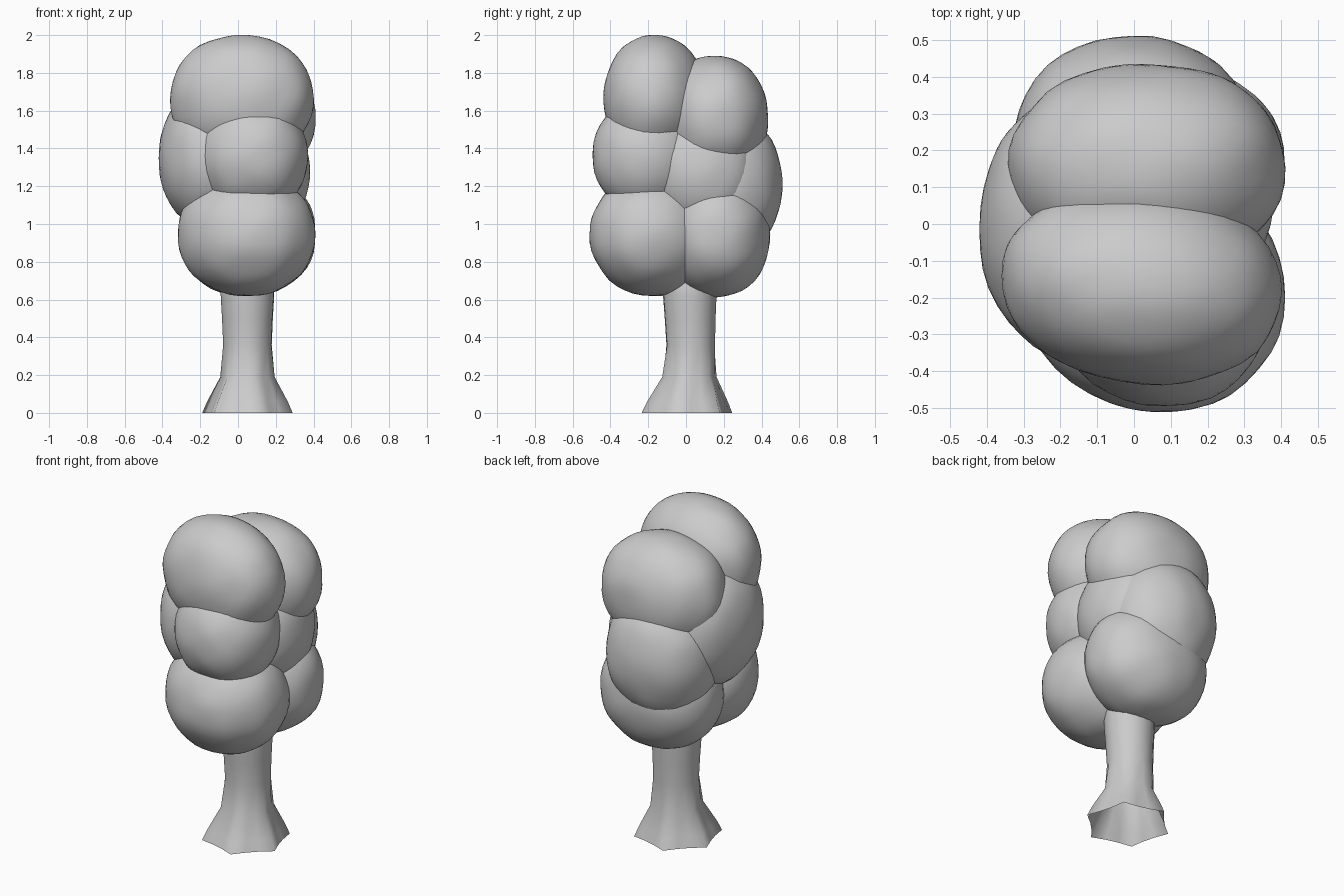
import bpy, bmesh, math
from mathutils import Vector, noise

if "Cube" in bpy.data.objects:
    bpy.data.objects.remove(bpy.data.objects["Cube"])


def finish(name, bm):
    mesh = bpy.data.meshes.new(name)
    bm.to_mesh(mesh)
    bm.free()
    for p in mesh.polygons:
        p.use_smooth = True
    obj = bpy.data.objects.new(name, mesh)
    bpy.context.collection.objects.link(obj)
    return obj


def leaf_clump(name, centre, radii, power, skew):
    """Slightly boxy, lumpy ellipsoid, skewed in plan."""
    bm = bmesh.new()
    bmesh.ops.create_icosphere(bm, subdivisions=4, radius=1)
    c = Vector(centre)
    for v in bm.verts:
        d = v.co.normalized()
        k = sum(abs(a) ** power for a in d) ** (-1 / power)
        k *= 1 + 0.02 * noise.noise(d * 2.5 + c * 7)
        p = Vector([a * r * k for a, r in zip(d, radii)])
        p.y += skew * p.x
        v.co = c + p
    return finish(name, bm)


# Foliage clumps: name, centre, radii, boxiness, skew
CLUMPS = [
    ("foliage_lower_front", (0.045, -0.17, 0.945), (0.365, 0.34, 0.33), 2.05, -0.08),
    ("foliage_lower_back", (0.05, 0.16, 0.945), (0.36, 0.285, 0.33), 2.15, 0.0),
    ("foliage_middle_front", (0.07, -0.20, 1.36), (0.30, 0.295, 0.31), 2.1, -0.05),
    ("foliage_middle_left", (-0.15, -0.01, 1.35), (0.27, 0.36, 0.37), 2.1, 0.0),
    ("foliage_middle_right", (0.13, 0.09, 1.28), (0.25, 0.29, 0.31), 2.15, 0.0),
    ("foliage_middle_back", (0.0, 0.22, 1.21), (0.325, 0.29, 0.375), 2.1, 0.0),
    ("foliage_top_front", (0.02, -0.165, 1.665), (0.38, 0.27, 0.335), 2.1, -0.06),
    ("foliage_top_back", (0.035, 0.155, 1.56), (0.375, 0.28, 0.33), 2.15, 0.0),
]
for clump in CLUMPS:
    leaf_clump(*clump)

# Trunk: rings of (height, radius, root lobe depth, centre y), open underneath
RINGS = [(0.0, 0.222, 0.026, 0.005), (0.06, 0.197, 0.024, 0.008), (0.19, 0.141, 0.008, 0.018),
         (0.36, 0.129, 0.0, 0.025), (0.50, 0.135, 0.0, 0.022), (0.62, 0.142, 0.0, 0.02),
         (0.85, 0.145, 0.0, 0.02)]
SIDES, PHASE = 18, math.radians(45)
bm = bmesh.new()
loops = []
for z, r, lobe, cy in RINGS:
    loop = []
    for i in range(SIDES):
        a = math.tau * i / SIDES
        rad = r + lobe * math.cos(6 * a)
        loop.append(bm.verts.new((0.05 + rad * math.cos(a + PHASE), cy + rad * math.sin(a + PHASE), z)))
    loops.append(loop)
for lo, hi in zip(loops, loops[1:]):
    for i in range(SIDES):
        j = (i + 1) % SIDES
        bm.faces.new((lo[i], lo[j], hi[j], hi[i]))
bm.faces.new(loops[-1])
finish("trunk", bm)
